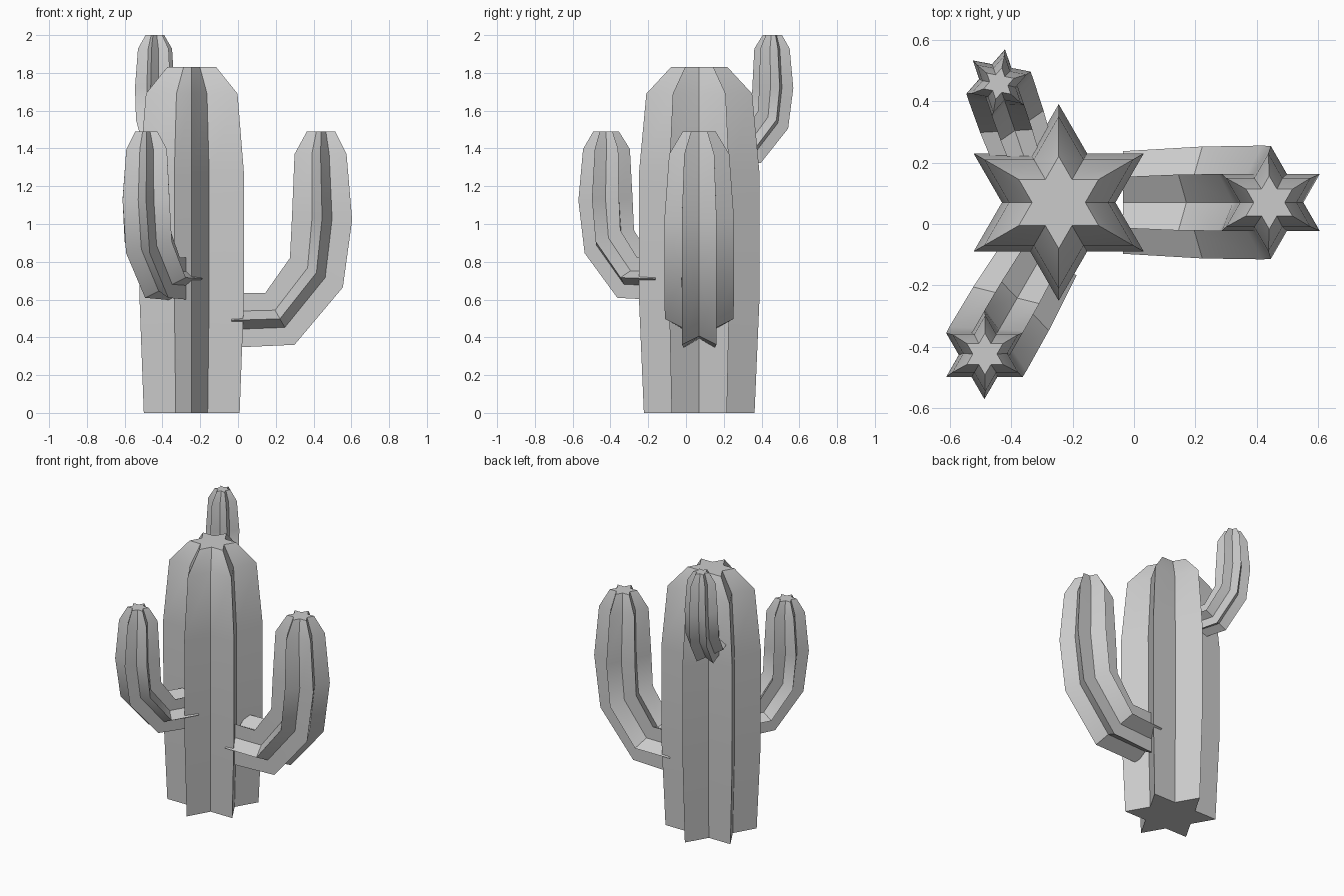
import bpy, bmesh
from math import sin, cos, pi, radians
from mathutils import Vector, Matrix

if "Cube" in bpy.data.objects:
    bpy.data.objects.remove(bpy.data.objects["Cube"])


def star_tube(name, rings, matrix):
    """Skin six-pointed star sections; each ring is (r, z, tilt in degrees, radius)."""
    bm = bmesh.new()
    loops = []
    for r, z, tilt, radius in rings:
        t = radians(tilt)
        out = Vector((cos(t), 0, sin(t)))
        side = Vector((0, 1, 0))
        loop = []
        for i in range(12):
            a = pi / 6 * (i + 1)
            k = radius if i % 2 == 0 else radius / 3 ** 0.5
            loop.append(bm.verts.new(Vector((r, 0, z)) + k * (cos(a) * out + sin(a) * side)))
        loops.append(loop)
    for lo, hi in zip(loops, loops[1:]):
        for i in range(12):
            j = (i + 1) % 12
            bm.faces.new((lo[i], lo[j], hi[j], hi[i]))
    bm.faces.new(loops[0][::-1])
    bm.faces.new(loops[-1])
    bmesh.ops.recalc_face_normals(bm, faces=bm.faces)
    me = bpy.data.meshes.new(name)
    bm.to_mesh(me)
    bm.free()
    me.transform(matrix)
    ob = bpy.data.objects.new(name, me)
    bpy.context.collection.objects.link(ob)
    bpy.ops.object.select_all(action='DESELECT')
    ob.select_set(True)
    bpy.context.view_layer.objects.active = ob
    bpy.ops.object.shade_smooth_by_angle(angle=radians(40))
    return ob


# Ribbed trunk
star_tube("trunk", [(0, 0, 0, 0.293), (0, 0.58, 0, 0.318), (0, 1.26, 0, 0.32),
                    (0, 1.69, 0, 0.28), (0, 1.83, 0, 0.15)],
          Matrix.Translation((-0.245, 0.07, 0)))

# Bent arm, measured from the centre of its tip
ARM = [(-0.475, -1.0, -90, 0.167), (-0.218, -0.992, -60.6, 0.182),
       (-0.025, -0.748, -29, 0.185), (0.005, -0.46, -3, 0.184),
       (-0.003, -0.12, 0, 0.159), (0, 0, 0, 0.087)]

# Three arms: tip position, heading, scale
for name, tip, heading, scale in [
        ("right_arm", (0.44, 0.07, 1.49), 0, 1.0),
        ("back_arm", (-0.44, 0.457, 2.0), 109, 0.6),
        ("front_arm", (-0.485, -0.423, 1.49), 240, 0.78)]:
    star_tube(name, ARM, Matrix.Translation(tip)
              @ Matrix.Rotation(radians(heading), 4, 'Z') @ Matrix.Scale(scale, 4))
